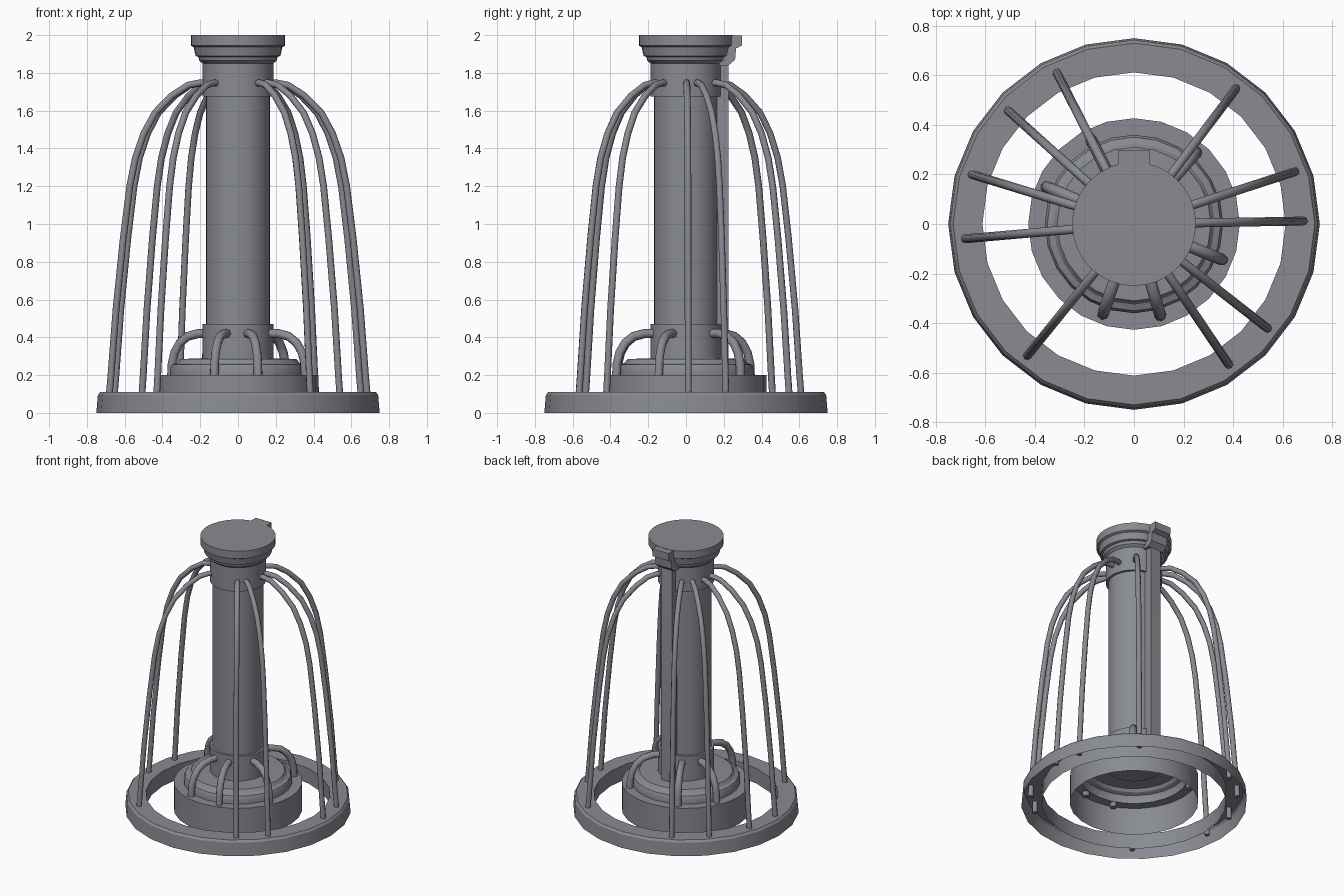
import bpy, bmesh, math

if "Cube" in bpy.data.objects:
    bpy.data.objects.remove(bpy.data.objects["Cube"])

metal = bpy.data.materials.new("blue_grey_metal")
metal.diffuse_color = (0.25, 0.26, 0.29, 1)
metal.use_nodes = True
metal.node_tree.nodes["Principled BSDF"].inputs["Base Color"].default_value = metal.diffuse_color


def finish(ob, angle=30):
    ob.data.materials.clear()
    ob.data.materials.append(metal)
    bpy.ops.object.select_all(action='DESELECT')
    ob.select_set(True)
    bpy.context.view_layer.objects.active = ob
    bpy.ops.object.shade_smooth_by_angle(angle=math.radians(angle))


def lathe(name, profile, sides):
    """Revolve (radius, z) points, running up the outside, about the z axis."""
    bm = bmesh.new()
    rows = []
    for r, z in profile:
        rows.append([bm.verts.new((r * math.sin(-2 * math.pi * i / sides),
                                   r * math.cos(2 * math.pi * i / sides), z))
                     for i in range(sides)])
    for a, b in zip(rows, rows[1:]):
        for i in range(sides):
            j = (i + 1) % sides
            bm.faces.new((a[i], a[j], b[j], b[i]))
    bmesh.ops.remove_doubles(bm, verts=bm.verts, dist=1e-5)
    me = bpy.data.meshes.new(name)
    bm.to_mesh(me)
    bm.free()
    ob = bpy.data.objects.new(name, me)
    bpy.context.collection.objects.link(ob)
    finish(ob)


def tube(name, path, angle, radius):
    """Sweep a round tube along a (radius, z) path at a given compass angle."""
    cu = bpy.data.curves.new(name, 'CURVE')
    cu.dimensions = '3D'
    cu.bevel_depth = radius
    cu.bevel_resolution = 2
    cu.use_fill_caps = True
    sp = cu.splines.new('POLY')
    sp.points.add(len(path) - 1)
    c, s = math.cos(math.radians(angle)), math.sin(math.radians(angle))
    for p, (r, z) in zip(sp.points, path):
        p.co = (r * c, r * s, z, 1)
    ob = bpy.data.objects.new(name, cu)
    bpy.context.collection.objects.link(ob)
    bpy.ops.object.select_all(action='DESELECT')
    ob.select_set(True)
    bpy.context.view_layer.objects.active = ob
    bpy.ops.object.convert(target='MESH')
    finish(bpy.context.object, 50)


def extrude_x(name, outline, width):
    """Extrude a (y, z) outline to a given width, centred on x = 0."""
    bm = bmesh.new()
    f = bm.faces.new([bm.verts.new((-width / 2, y, z)) for y, z in outline])
    res = bmesh.ops.extrude_face_region(bm, geom=[f])
    moved = [v for v in res["geom"] if isinstance(v, bmesh.types.BMVert)]
    bmesh.ops.translate(bm, verts=moved, vec=(width, 0, 0))
    bmesh.ops.recalc_face_normals(bm, faces=bm.faces)
    me = bpy.data.meshes.new(name)
    bm.to_mesh(me)
    bm.free()
    ob = bpy.data.objects.new(name, me)
    bpy.context.collection.objects.link(ob)
    finish(ob)


# outer base ring: channel open at the bottom
lathe("base_ring", [(0.75, 0), (0.742, 0.095), (0.73, 0.11),
                    (0.612, 0.11), (0.612, 0)], 24)

# inner stepped drum: hollow shell open at the bottom
lathe("stepped_drum", [(0.427, 0), (0.427, 0.2), (0.36, 0.2), (0.36, 0.235),
                       (0.35, 0.255), (0.325, 0.265), (0.31, 0.285),
                       (0.16, 0.29)], 24)

# central column with two collars and a flared cap
lathe("column", [(0, 0.27), (0.187, 0.27), (0.187, 0.47), (0.17, 0.47),
                 (0.17, 1.675), (0.187, 1.675), (0.187, 1.85), (0.205, 1.865),
                 (0.21, 1.885), (0.225, 1.89), (0.235, 1.937), (0.25, 1.945),
                 (0.25, 2.0), (0, 2.0)], 32)

# conduit up the back of the column, with a stepped head
extrude_x("back_conduit", [(0.1, 0.28), (0.225, 0.28), (0.225, 1.84),
                           (0.22, 1.86), (0.1, 1.86)], 0.085)
extrude_x("conduit_head", [(0.1, 1.84), (0.225, 1.84), (0.26, 1.87),
                           (0.265, 1.93), (0.297, 1.945), (0.297, 1.998),
                           (0.1, 1.998)], 0.13)

# long cage wires from the upper collar down into the base ring
wire = [(0.15, 1.74), (0.2, 1.748), (0.265, 1.735), (0.35, 1.68), (0.44, 1.59),
        (0.50, 1.48), (0.545, 1.35), (0.575, 1.2), (0.61, 0.92), (0.648, 0.55),
        (0.675, 0.2), (0.683, 0.11), (0.685, 0.03)]
for i, a in enumerate((117, 138, 163, 185, 231, 304, 322, 361, 378, 413)):
    tube("cage_wire_%d" % i, wire, a, 0.018)

# short thick pipes from the lower collar into the drum
pipe = [(0.15, 0.42), (0.23, 0.42), (0.29, 0.405), (0.335, 0.37),
        (0.365, 0.32), (0.38, 0.26), (0.385, 0.17)]
for i, a in enumerate((49, 117, 157, 251, 286, 338)):
    tube("short_pipe_%d" % i, pipe, a, 0.024)
